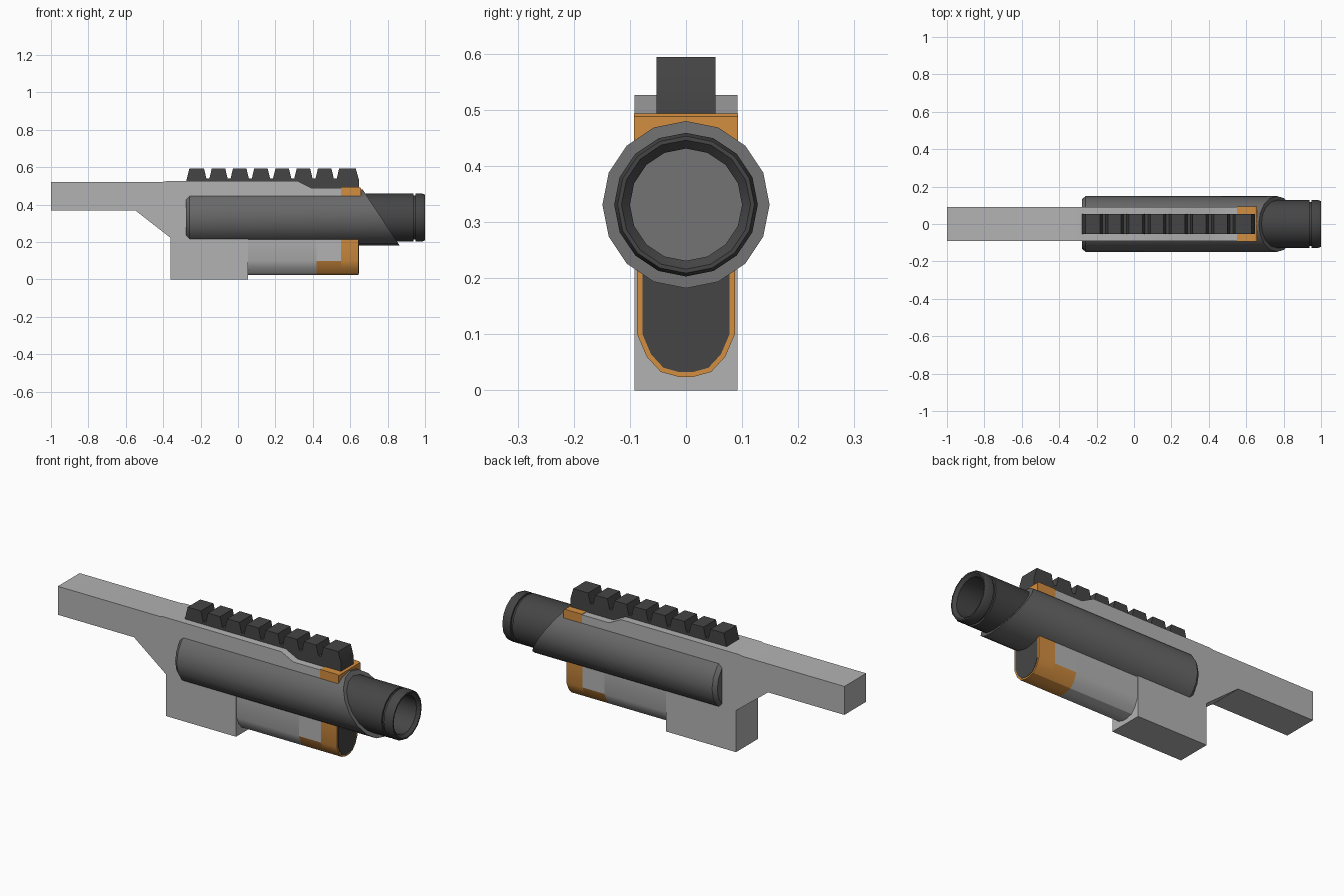
import bpy, bmesh
from math import sin, cos, tau, radians

if "Cube" in bpy.data.objects:
    bpy.data.objects.remove(bpy.data.objects["Cube"])

def material(name, r, g, b):
    m = bpy.data.materials.new(name)
    m.diffuse_color = (r, g, b, 1)
    m.use_nodes = True
    m.node_tree.nodes["Principled BSDF"].inputs["Base Color"].default_value = m.diffuse_color
    return m

DARK = material("dark_metal", 0.06, 0.06, 0.06)
STEEL = material("steel", 0.14, 0.14, 0.14)
ORANGE = material("orange", 0.65, 0.27, 0.05)
GREY = material("grey", 0.45, 0.45, 0.45)
AXIS_Z, SIDES = 0.331, 16

def finish(name, bm, mat):
    bmesh.ops.recalc_face_normals(bm, faces=bm.faces[:])
    me = bpy.data.meshes.new(name)
    bm.to_mesh(me)
    bm.free()
    me.shade_smooth()
    me.set_sharp_from_angle(angle=radians(30))
    me.materials.append(mat)
    ob = bpy.data.objects.new(name, me)
    bpy.context.collection.objects.link(ob)
    return ob

def prism(name, a, b, mat):
    """Closed solid between two matching outlines."""
    bm = bmesh.new()
    va, vb = [bm.verts.new(p) for p in a], [bm.verts.new(p) for p in b]
    bm.faces.new(va)
    bm.faces.new(vb)
    for i in range(len(va)):
        j = (i + 1) % len(va)
        bm.faces.new((va[i], va[j], vb[j], vb[i]))
    return finish(name, bm, mat)

def side_profile(name, pts, half, mat):
    return prism(name, [(x, -half, z) for x, z in pts], [(x, half, z) for x, z in pts], mat)

def end_profile(name, pts, x0, x1, mat):
    return prism(name, [(x0, y, z) for y, z in pts], [(x1, y, z) for y, z in pts], mat)

def turned(name, stations, mat, slant=None):
    """Rings of (x, radius) along the barrel axis, optionally with a slanted last end."""
    bm = bmesh.new()
    rings = []
    for k, (x, r) in enumerate(stations):
        ring = []
        for i in range(SIDES):
            a = tau * i / SIDES
            z = AXIS_Z + r * cos(a)
            xx = x + (0.48 - z) * slant if slant and k == len(stations) - 1 else x
            ring.append(bm.verts.new((xx, r * sin(a), z)))
        rings.append(ring)
    for a, b in zip(rings, rings[1:]):
        for i in range(SIDES):
            j = (i + 1) % SIDES
            bm.faces.new((a[i], a[j], b[j], b[i]))
    bm.faces.new(rings[0])
    bm.faces.new(rings[-1])
    return finish(name, bm, mat)

# Main body with rear arm and lower block
side_profile("body", [(-1, 0.37), (-1, 0.522), (-0.4, 0.522), (-0.38, 0.526), (0.32, 0.526),
                      (0.39, 0.49), (0.55, 0.49), (0.55, 0.24), (0.053, 0.24), (0.053, 0),
                      (-0.36, 0), (-0.36, 0.222), (-0.55, 0.37)], 0.092, GREY)

# Toothed top rail
rail = [(-0.277, 0.525), (-0.26, 0.594)]
for i in range(7):
    c = -0.161 + i * 0.1135
    rail += [(c - 0.021, 0.594), (c - 0.008, 0.54), (c + 0.008, 0.54), (c + 0.021, 0.594)]
rail += [(0.629, 0.594), (0.646, 0.535), (0.646, 0.488), (0.39, 0.488), (0.32, 0.525)]
side_profile("top_rail", rail, 0.053, DARK)

# Outer sleeve, cut at a slant
turned("outer_sleeve", [(-0.278, 0.133), (-0.258, 0.149), (0.667, 0.149)], STEEL, slant=0.66)

# Inner barrel with muzzle groove and bore
turned("inner_barrel", [(0.6, 0.128), (0.937, 0.128), (0.937, 0.118), (0.95, 0.118), (0.95, 0.128),
                        (0.985, 0.128), (1.0, 0.122), (1.0, 0.115), (0.985, 0.1), (0.68, 0.1)], DARK)
turned("bore_end", [(0.67, 0.1), (0.684, 0.1)], STEEL)

# Lower tube, grey behind and orange at the nose
def half_pipe(top, s=1.0):
    right = [(0.087, top), (0.087, 0.1), (0.07, 0.06), (0.045, 0.033), (0.013, 0.024)]
    pts = right + [(-y, z) for y, z in reversed(right)]
    return [(y * s, 0.1 + (z - 0.1) * s) for y, z in pts]

end_profile("lower_tube", half_pipe(0.25), 0.04, 0.42, GREY)
end_profile("lower_tube_sides", [(0.087, 0.25), (0.087, 0.1), (-0.087, 0.1), (-0.087, 0.25)],
            0.42, 0.55, GREY)
end_profile("lower_tube_strip", half_pipe(0.1)[1:-1], 0.42, 0.55, ORANGE)
end_profile("nose_band", half_pipe(0.25), 0.55, 0.645, ORANGE)
end_profile("nose_cap", half_pipe(0.25, 0.89), 0.63, 0.647, DARK)

# Orange block under the rail front
side_profile("front_clamp", [(0.55, 0.44), (0.55, 0.493), (0.65, 0.493), (0.658, 0.488), (0.658, 0.44)],
             0.0925, ORANGE)
